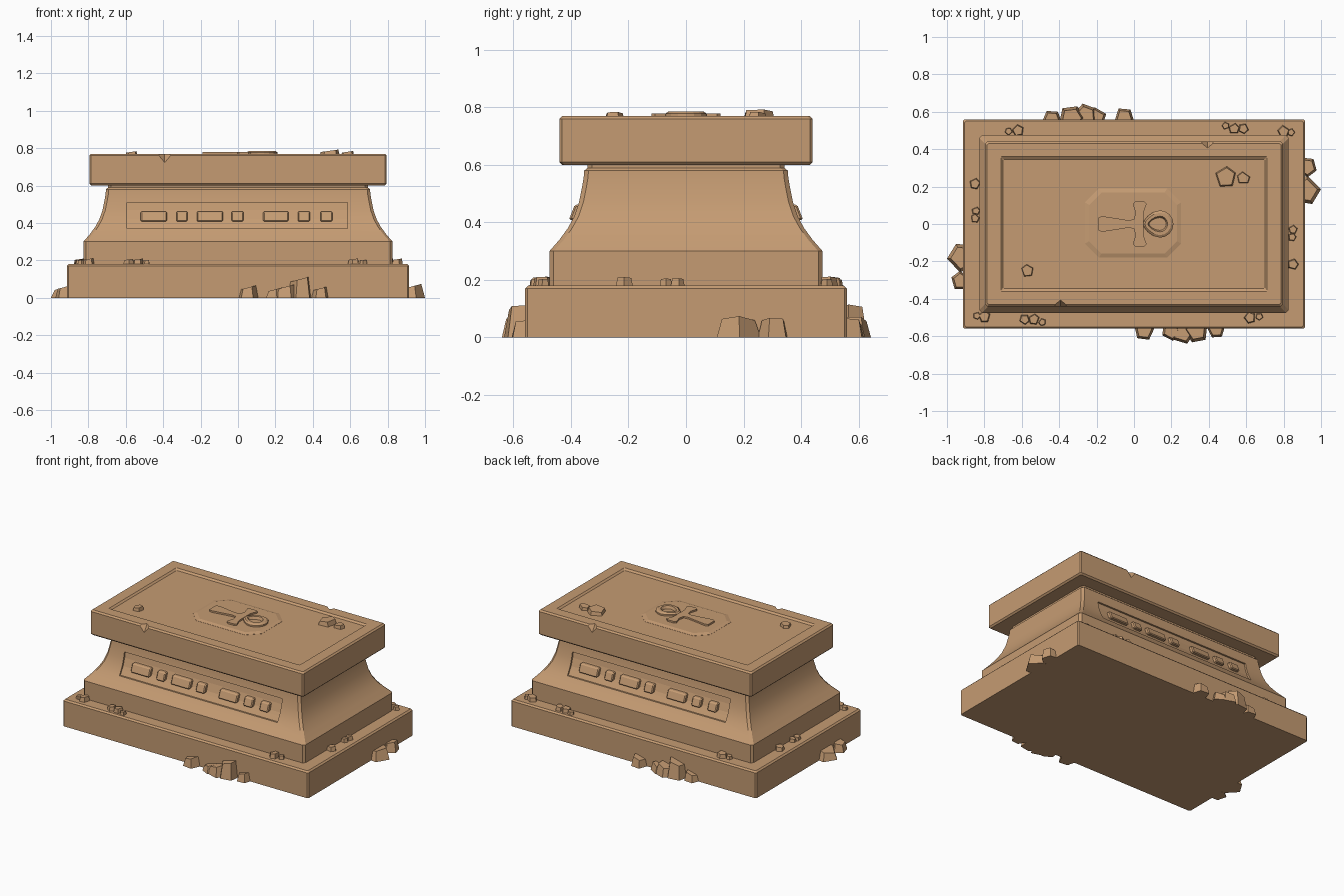
import bpy, bmesh, math, random
from mathutils import Vector

if "Cube" in bpy.data.objects:
    bpy.data.objects.remove(bpy.data.objects["Cube"])

random.seed(4)
stone = bpy.data.materials.new("sandstone")
stone.diffuse_color = (0.56, 0.33, 0.17, 1)
stone.use_nodes = True
stone.node_tree.nodes["Principled BSDF"].inputs["Base Color"].default_value = stone.diffuse_color


def finish(name, bm, smooth=None):
    bmesh.ops.recalc_face_normals(bm, faces=bm.faces)
    me = bpy.data.meshes.new(name)
    bm.to_mesh(me)
    bm.free()
    me.materials.append(stone)
    ob = bpy.data.objects.new(name, me)
    bpy.context.collection.objects.link(ob)
    if smooth:
        bpy.ops.object.select_all(action='DESELECT')
        ob.select_set(True)
        bpy.context.view_layer.objects.active = ob
        bpy.ops.object.shade_smooth_by_angle(angle=math.radians(smooth))
    return ob


def loft(bm, rings):
    """Skin a list of equal-length point rings and cap both ends."""
    vs = [[bm.verts.new(p) for p in r] for r in rings]
    n = len(vs[0])
    for a, b in zip(vs, vs[1:]):
        for i in range(n):
            bm.faces.new((a[i], a[(i + 1) % n], b[(i + 1) % n], b[i]))
    bm.faces.new(vs[0])
    bm.faces.new(vs[-1])


def octagon(hx, hy, c, z, ox=0, oy=0):
    """Rectangle ring with chamfered corners."""
    return [(ox + x, oy + y, z) for x, y in (
        (hx, -hy + c), (hx, hy - c), (hx - c, hy), (-hx + c, hy),
        (-hx, hy - c), (-hx, -hy + c), (-hx + c, -hy), (hx - c, -hy))]


def cut(ob, cutter):
    cutter.hide_render = True
    cutter.hide_set(True)
    m = ob.modifiers.new("cut", 'BOOLEAN')
    m.object = cutter
    m.operation = 'DIFFERENCE'
    m.solver = 'EXACT'


# plinth
bm = bmesh.new()
loft(bm, [octagon(.915, .56, .008, 0), octagon(.915, .56, .008, .17),
          octagon(.905, .55, .008, .18)])
finish("plinth", bm)

# flared body
PROFILE = [(.18, .475), (.30, .475), (.34, .44), (.38, .411), (.42, .389), (.47, .372),
           (.52, .362), (.555, .356), (.58, .354), (.59, .342), (.61, .342)]


def depth(z):
    for (z0, y0), (z1, y1) in zip(PROFILE, PROFILE[1:]):
        if z0 <= z <= z1:
            return y0 + (y1 - y0) * (z - z0) / (z1 - z0)


bm = bmesh.new()
loft(bm, [octagon(y + .352, y, .015, z) for z, y in PROFILE])
body = finish("flared_body", bm, 25)


def strip(bm, s, x0, x1, zs, inner, outer, taper=0.0):
    """Slab that follows the front (s=1) or back (s=-1) surface between two offsets."""
    sect = [(depth(z) + inner, z) for z in zs]
    sect += [(depth(z) + outer, z) for z in reversed(zs)]
    loft(bm, [[(s * x, -s * y, z) for y, z in sect] for x in (x0, x1)])


# recessed panels with raised glyph blocks, front and back
GLYPHS = [(-.52, -.38), (-.33, -.27), (-.22, -.08), (-.035, .03), (.135, .27), (.32, .385), (.44, .505)]
for s, side in ((1, "front"), (-1, "back")):
    bm = bmesh.new()
    strip(bm, s, -.593, .585, (.37, .40, .42, .45, .47, .51), -.012, .08)
    cut(body, finish(side + "_panel_cutter", bm))
    bm = bmesh.new()
    for x0, x1 in GLYPHS:
        strip(bm, s, x0, x1, (.408, .462), -.025, .012)
    bmesh.ops.bevel(bm, geom=bm.edges[:], offset=.006, segments=1, affect='EDGES')
    finish(side + "_glyph_blocks", bm)

# top slab with a sunken field
bm = bmesh.new()
loft(bm, [octagon(.785, .43, .008, .60), octagon(.795, .44, .008, .61),
          octagon(.795, .44, .008, .76), octagon(.785, .43, .008, .77),
          octagon(.712, .36, .004, .77), octagon(.70, .346, .004, .76)])
slab = finish("top_slab", bm)

# chipped edges, front and back
for s, side in ((1, "front"), (-1, "back")):
    bm = bmesh.new()
    for x, y, z in ((-.465, -.46, .785), (-.315, -.46, .785), (-.39, -.46, .695), (-.395, -.395, .785)):
        bm.verts.new((s * x, s * y, z))
    bmesh.ops.convex_hull(bm, input=bm.verts)
    cut(slab, finish(side + "_chip_cutter", bm))

# medallion
bm = bmesh.new()
loft(bm, [octagon(.257, .185, .075, .75, -.005, .005), octagon(.257, .185, .075, .761, -.005, .005),
          octagon(.235, .163, .066, .768, -.005, .005)])
finish("medallion", bm)

# looped cross emblem: flared arms
half = [(-.19, .034), (-.17, .042), (-.03, .02), (0, .025), (.008, .06), (-.006, .108),
        (.005, .12), (.055, .12), (.068, .108), (.05, .06), (.05, .02)]
outline = half + [(x, -y) for x, y in reversed(half)]
bm = bmesh.new()
loft(bm, [[(x, y, z) for x, y in outline] for z in (.76, .779)])
finish("emblem_cross", bm)

# teardrop loop
bm = bmesh.new()
N = 16


def drop(r, cx, tip, z):
    pts = []
    for i in range(N):
        a = 2 * math.pi * i / N
        x = math.cos(a)
        k = 1 if x > 0 else 1 - (-x) ** 2 * .35
        pts.append((cx + (r * x if x > 0 else tip * x), r * math.sin(a) * k, z))
    return pts


rings = [drop(.073, .138, .09, .76), drop(.073, .138, .09, .778), drop(.06, .138, .08, .786),
         drop(.042, .138, .064, .786), drop(.034, .138, .058, .768)]
loft(bm, rings)
finish("emblem_loop", bm)


# broken stones
def rock(bm, x, y, z, r, h, turn, top=.75):
    ring = []
    for i in range(5):
        a = turn + i * 2 * math.pi / 5 + random.uniform(-.15, .15)
        ring.append((math.cos(a) * r, math.sin(a) * r))
    loft(bm, [[(x + u * k, y + v * k, zz + dz * u) for u, v in ring]
              for k, zz, dz in ((1, z, 0), (top, z + h, .12 if z > 0 else .2))])


# stones at the foot, and pebbles on the ledge, repeated by half turn
FOOT = [(.055, -.57, .055, .055, .3), (.20, -.57, .055, .045, 1), (.26, -.58, .065, .06, -1.2),
        (.335, -.565, .072, .10, .5), (.44, -.56, .052, .05, -.9),
        (.92, .18, .08, .058, .2), (.925, .305, .055, .058, .9)]
LEDGE = [(.62, -.50, .034), (.67, -.495, .022), (-.49, -.525, .022), (-.535, -.51, .032),
         (-.585, -.51, .03), (-.80, -.495, .035), (-.84, -.49, .022),
         (.85, -.215, .032), (.85, -.03, .026), (.845, -.07, .024)]
for s, side in ((1, "front"), (-1, "back")):
    bm = bmesh.new()
    for x, y, r, h, t in FOOT:
        rock(bm, s * x, s * y, 0, r, h, t + (0 if s > 0 else math.pi))
    finish(side + "_foot_stones", bm)
    bm = bmesh.new()
    for x, y, r in LEDGE:
        rock(bm, s * x, s * y, .175, r, .015 + r * .5, x * 9, .8)
    finish(side + "_ledge_pebbles", bm)

# pebbles on the top
bm = bmesh.new()
for x, y, r in ((.49, .25, .06), (.585, .245, .037), (-.57, -.25, .036)):
    rock(bm, x, y, .755, r, .016 + r * .25, 1.6, .85)
finish("top_pebbles", bm)
